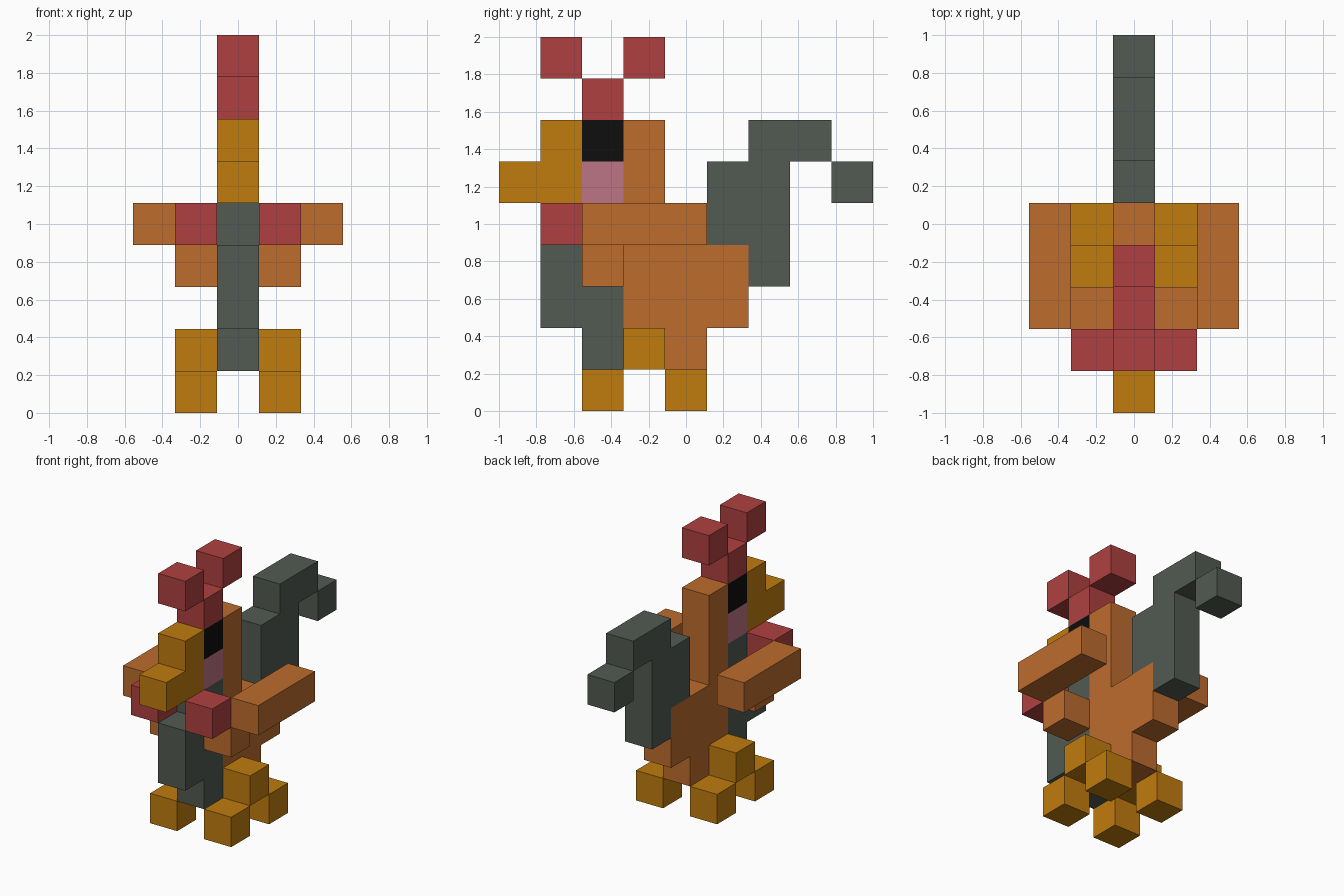
import bpy
import bmesh
import math
from mathutils import Vector

cube = bpy.data.objects.get("Cube")
if cube:
    bpy.data.objects.remove(cube, do_unlink=True)

U = 2 / 9  # side of one block


def material(name, rgb):
    """Flat material from 0-255 sRGB values, stored as linear."""
    lin = [(c / 255 / 12.92) if c <= 10 else ((c / 255 + 0.055) / 1.055) ** 2.4 for c in rgb]
    mat = bpy.data.materials.new(name)
    mat.use_nodes = True
    mat.diffuse_color = (*lin, 1)
    bsdf = mat.node_tree.nodes["Principled BSDF"]
    bsdf.inputs["Base Color"].default_value = (*lin, 1)
    bsdf.inputs["Roughness"].default_value = 0.9
    return mat


ORANGE = material("orange feathers", (189, 108, 45))
YELLOW = material("golden yellow", (192, 124, 14))
RED = material("red comb", (175, 64, 64))
GREY = material("dark grey feathers", (82, 90, 82))
PINK = material("pink cheek", (190, 117, 134))
BLACK = material("black eye", (14, 14, 14))

AXES = [Vector(a) for a in ((1, 0, 0), (0, 1, 0), (0, 0, 1))]


def blocks(name, mat, columns, x=0):
    """Solid one block wide at column x; columns are (y, lowest z, highest z) block counts."""
    cells = {(x, y, z) for y, low, high in columns for z in range(low, high + 1)}
    bm = bmesh.new()
    for cell in sorted(cells):
        centre = Vector(cell) + Vector((0, -4, 0.5))
        for i, axis in enumerate(AXES):
            for sign in (-1, 1):
                n = axis * sign
                if tuple(int(c) for c in Vector(cell) + n) in cells:
                    continue
                u = AXES[(i + 1) % 3] * 0.5
                v = AXES[(i + 2) % 3] * 0.5 * sign
                corners = (-u - v, u - v, u + v, -u + v)
                bm.faces.new([bm.verts.new((centre + n * 0.5 + c) * U) for c in corners])
    # Weld the shell and merge coplanar squares
    bmesh.ops.remove_doubles(bm, verts=bm.verts, dist=0.001)
    bmesh.ops.dissolve_limit(bm, angle_limit=math.radians(1), verts=bm.verts, edges=bm.edges)
    mesh = bpy.data.meshes.new(name)
    bm.to_mesh(mesh)
    bm.free()
    mesh.materials.append(mat)
    obj = bpy.data.objects.new(name, mesh)
    bpy.context.collection.objects.link(obj)
    return obj


# Head and comb
blocks("comb", RED, [(1, 8, 8), (2, 7, 7), (3, 8, 8)])
blocks("beak", YELLOW, [(0, 5, 5), (1, 5, 6)])
blocks("eye", BLACK, [(2, 6, 6)])
blocks("cheek", PINK, [(2, 5, 5)])
blocks("neck", ORANGE, [(3, 4, 6)])

# Trunk
blocks("breast", GREY, [(1, 2, 3), (2, 1, 4)])
blocks("body", ORANGE, [(3, 1, 3), (4, 1, 3), (5, 2, 3)])
blocks("tail", GREY, [(5, 4, 5), (6, 3, 6), (7, 6, 6), (8, 5, 5)])

# Paired parts
for side, s in (("left", 1), ("right", -1)):
    blocks("wattle_" + side, RED, [(1, 4, 4)], s)
    blocks("shoulder_" + side, ORANGE, [(2, 3, 3)], s)
    blocks("wing_" + side, ORANGE, [(2, 4, 4), (3, 4, 4), (4, 4, 4)], 2 * s)
    blocks("foot_" + side, YELLOW, [(2, 0, 0), (3, 1, 1), (4, 0, 0)], s)
